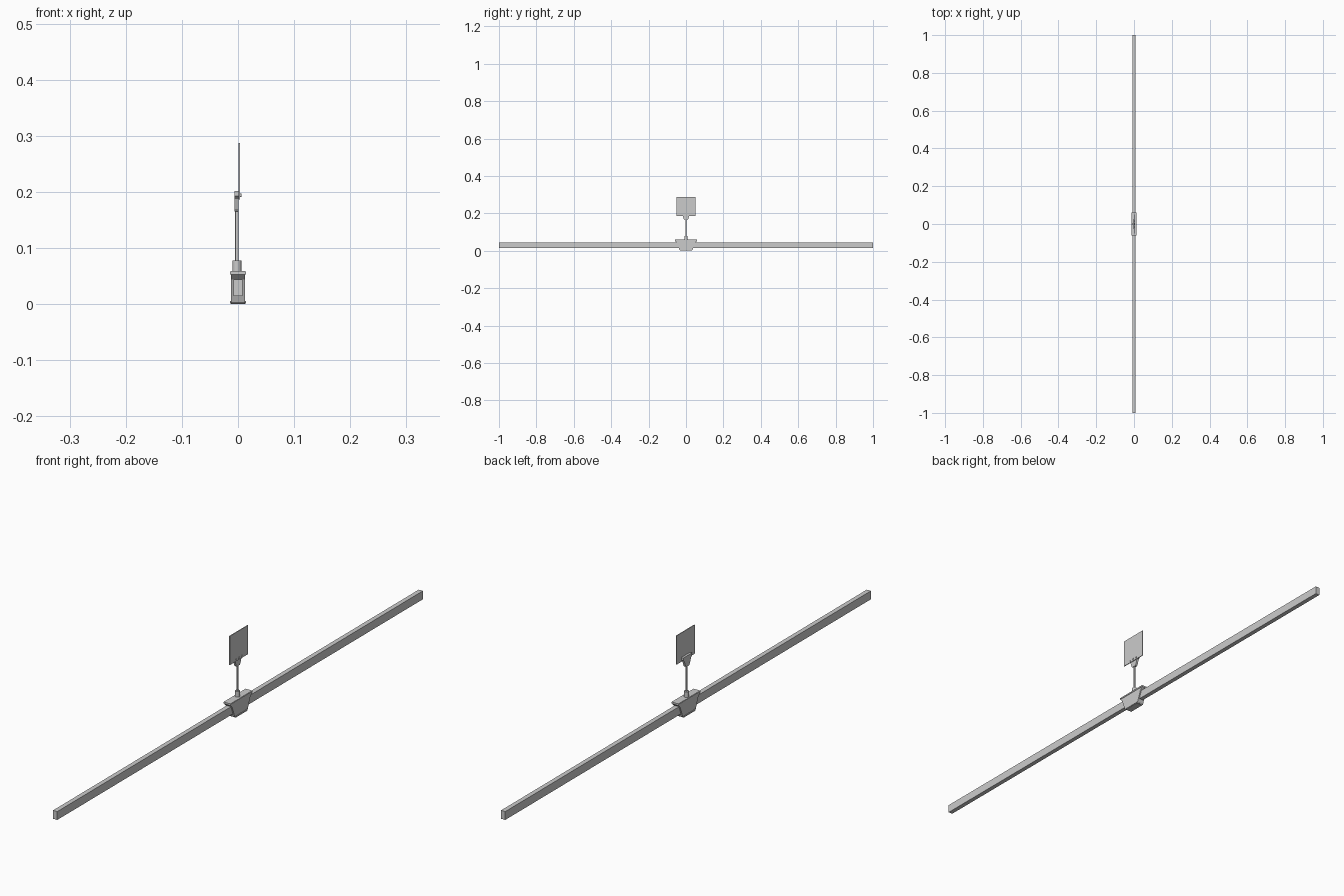
import bpy, bmesh, math
from mathutils import Matrix

if "Cube" in bpy.data.objects:
    bpy.data.objects.remove(bpy.data.objects["Cube"])


def finish(name, bm):
    bmesh.ops.recalc_face_normals(bm, faces=bm.faces)
    me = bpy.data.meshes.new(name)
    bm.to_mesh(me)
    bm.free()
    ob = bpy.data.objects.new(name, me)
    bpy.context.collection.objects.link(ob)
    return ob


def prism(name, profile, x0, x1):
    """Extrude a (y, z) profile from x0 to x1."""
    bm = bmesh.new()
    face = bm.faces.new([bm.verts.new((x0, y, z)) for y, z in profile])
    ext = bmesh.ops.extrude_face_region(bm, geom=[face])
    verts = [v for v in ext["geom"] if isinstance(v, bmesh.types.BMVert)]
    bmesh.ops.translate(bm, verts=verts, vec=(x1 - x0, 0, 0))
    return finish(name, bm)


def box(name, x0, x1, y0, y1, z0, z1):
    return prism(name, [(y0, z0), (y1, z0), (y1, z1), (y0, z1)], x0, x1)


def cylinder(name, r, length, loc, axis="Z", sides=24):
    bm = bmesh.new()
    m = Matrix.Translation(loc)
    if axis == "X":
        m = m @ Matrix.Rotation(math.pi / 2, 4, "Y")
    bmesh.ops.create_cone(bm, cap_ends=True, segments=sides, radius1=r,
                          radius2=r, depth=length, matrix=m)
    ob = finish(name, bm)
    for p in ob.data.polygons:
        p.use_smooth = len(p.vertices) == 4
    for e in ob.data.edges:
        e.use_edge_sharp = False
    return ob


def mirrored(half):
    return half + [(-y, z) for y, z in reversed(half)]


# Long shelf rail
box("rail", -0.008, 0.008, -1, 1, 0.015, 0.044)

# Clamp body: wide top tapering to a narrow foot
body = mirrored([(0.03, 0.0), (0.035, 0.004), (0.05, 0.044), (0.06, 0.053), (0.06, 0.059)])
prism("clamp_body", body, -0.0125, 0.0125)

# Rims along the clamp's top and bottom edges
box("clamp_top_rim", -0.0142, 0.0142, -0.06, 0.06, 0.053, 0.058)
box("clamp_bottom_rim", -0.0142, 0.0142, -0.032, 0.032, 0.0015, 0.006)

# Post and its socket
cylinder("post_socket", 0.008, 0.02, (-0.002, 0, 0.068))
cylinder("post", 0.003, 0.112, (-0.002, 0, 0.114), sides=16)

# Flared holder behind the sign
holder = mirrored([(0.008, 0.165), (0.012, 0.170), (0.018, 0.188), (0.024, 0.193), (0.024, 0.202)])
prism("sign_holder", holder, -0.0065, 0.0012)

# Sign plate with rivets on its face
box("sign_plate", 0.0012, 0.0038, -0.05, 0.05, 0.187, 0.287)
for i, y in enumerate((-0.016, 0, 0.016)):
    cylinder(f"rivet_{i + 1}", 0.003, 0.003, (0.0045, y, 0.194), "X", 12)
